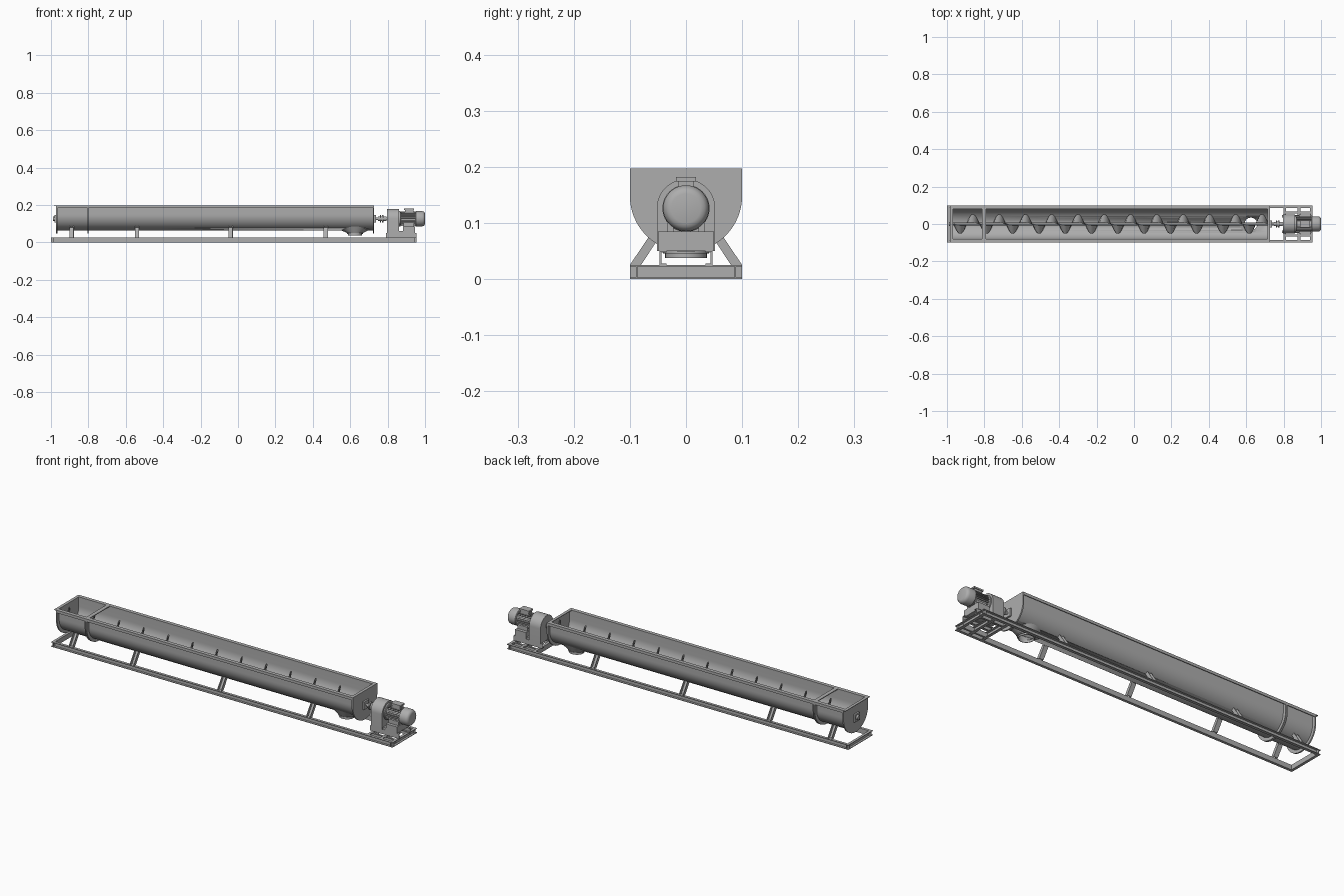
import bpy, bmesh, math
from mathutils import Vector

if "Cube" in bpy.data.objects:
    bpy.data.objects.remove(bpy.data.objects["Cube"])

steel = bpy.data.materials.new("steel_grey")
steel.diffuse_color = (0.42, 0.42, 0.42, 1)
steel.use_nodes = True
steel.node_tree.nodes["Principled BSDF"].inputs["Base Color"].default_value = steel.diffuse_color
CZ, AXZ, TOP = 0.148, 0.126, 0.197      # trough centre, screw axis, rim height


def finish(name, bm):
    bmesh.ops.recalc_face_normals(bm, faces=bm.faces)
    me = bpy.data.meshes.new(name)
    bm.to_mesh(me)
    bm.free()
    me.materials.append(steel)
    for p in me.polygons:
        p.use_smooth = True
    me.set_sharp_from_angle(angle=math.radians(32))
    ob = bpy.data.objects.new(name, me)
    bpy.context.collection.objects.link(ob)
    return ob


def add_loft(bm, rings, caps=True, loop=False):
    vs = [[bm.verts.new(p) for p in r] for r in rings]
    n = len(vs[0])
    pairs = list(zip(vs, vs[1:])) + ([(vs[-1], vs[0])] if loop else [])
    for a, b in pairs:
        for i in range(n):
            j = (i + 1) % n
            bm.faces.new((a[i], a[j], b[j], b[i]))
    if caps and not loop:
        bm.faces.new(vs[0])
        bm.faces.new(vs[-1])


def loft(name, rings, caps=True, loop=False):
    bm = bmesh.new()
    add_loft(bm, rings, caps, loop)
    return finish(name, bm)


def prism_x(name, spans, prof):
    """Extrude a (y, z) profile along x over each span."""
    bm = bmesh.new()
    for x0, x1 in spans:
        add_loft(bm, [[(x, y, z) for y, z in prof] for x in (x0, x1)])
    return finish(name, bm)


def boxes(name, items):
    bm = bmesh.new()
    for x0, x1, y0, y1, z0, z1 in items:
        add_loft(bm, [[(x0, y0, z), (x1, y0, z), (x1, y1, z), (x0, y1, z)] for z in (z0, z1)])
    return finish(name, bm)


def lathe_x(name, prof, seg=32):
    """Revolve (x, radius) points about the screw axis."""
    return loft(name, [[(x, r * math.cos(2 * math.pi * i / seg), AXZ + r * math.sin(2 * math.pi * i / seg))
                        for i in range(seg)] for x, r in prof])


def u_line(r, top=TOP, seg=32):
    arc = [(-r * math.cos(math.pi * i / seg), CZ - r * math.sin(math.pi * i / seg)) for i in range(seg + 1)]
    return [(-r, top)] + arc + [(r, top)]


def channel(name, p0, p1, out, z0=0.0, h=0.025, w=0.014, t=0.003):
    """C-section beam from p0 to p1 whose flanges point along out."""
    o = Vector((out[0], out[1], 0))
    prof = [(0, 0), (w, 0), (w, t), (t, t), (t, h - t), (w, h - t), (w, h), (0, h)]
    return loft(name, [[Vector((p[0], p[1], z0 + z)) + o * d for d, z in prof] for p in (p0, p1)])


# Base frame: long channels, end channels and drive cross members
XR = 0.955
for s, side in ((-1, "front"), (1, "back")):
    channel("frame_rail_" + side, (-1, s * 0.086), (XR, s * 0.086), (0, s))
    channel("drive_rail_" + side, (0.79, s * 0.047), (XR, s * 0.047), (0, -s), 0.025, 0.025, 0.012)
    channel("drive_stringer_" + side, (0.80, s * 0.056), (XR - 0.01, s * 0.056), (0, s), w=0.01)
channel("frame_end_left", (-0.986, -0.1), (-0.986, 0.1), (-1, 0))
channel("frame_end_right", (XR - 0.014, -0.1), (XR - 0.014, 0.1), (1, 0))
for i, x in enumerate((0.80, 0.875)):
    channel("drive_cross_%d" % i, (x, -0.087), (x, 0.087), (1, 0))

# Sloping support legs with C-section
for s, side in ((-1, "front"), (1, "back")):
    full = [(s * 0.1, 0.025), (s * 0.08, 0.025), (s * 0.046, 0.077), (s * 0.059, 0.086)]
    web = [(s * 0.083, 0.025), (s * 0.08, 0.025), (s * 0.046, 0.077), (s * 0.049, 0.079)]
    for i, x in enumerate((-0.89, -0.54, -0.04, 0.47)):
        prism_x("leg_flanges_%s_%d" % (side, i), [(x - 0.012, x - 0.009), (x + 0.009, x + 0.012)], full)
        prism_x("leg_web_%s_%d" % (side, i), [(x - 0.009, x + 0.009)], web)

# Open U trough with an outlet hole
X0, X1, XO = -0.97, 0.725, 0.625
trough = prism_x("trough", [(X0, X1)], u_line(0.084) + u_line(0.081)[::-1])
cutter = loft("outlet_cutter", [[(XO + 0.062 * math.cos(a), 0.045 * math.sin(a), z)
              for a in [2 * math.pi * i / 32 for i in range(32)]] for z in (0.03, 0.12)])
mod = trough.modifiers.new("outlet_hole", 'BOOLEAN')
mod.object = cutter
mod.solver = 'EXACT'
bpy.context.view_layer.update()
cut = bpy.data.meshes.new_from_object(trough.evaluated_get(bpy.context.evaluated_depsgraph_get()))
trough.modifiers.clear()
trough.data = cut
bpy.data.objects.remove(cutter)

# Top lips, end walls and joint flanges
for s, side in ((-1, "front"), (1, "back")):
    prism_x("trough_lip_" + side, [(X0, X1)],
            [(s * y, z) for y, z in ((0.083, TOP), (0.1, TOP), (0.1, 0.183), (0.097, 0.183), (0.097, 0.194), (0.083, 0.194))])
prism_x("end_walls", [(X0 - 0.003, X0 + 0.001), (X1 - 0.001, X1 + 0.003)], u_line(0.1))
ring = u_line(0.1) + u_line(0.083)[::-1]
prism_x("joint_flanges", [(-0.808, -0.804), (-0.800, -0.796), (X0 + 0.001, X0 + 0.004), (X1 - 0.004, X1 - 0.001)], ring)
boxes("top_cross_bars", [(-0.812, -0.792, -0.083, 0.083, 0.193, TOP),
                         (X0 - 0.014, X0, -0.1, 0.1, 0.194, TOP),
                         (X1 - 0.012, X1, -0.083, 0.083, 0.194, TOP)])


# Discharge spout blended from the trough belly to a round collar
def spout_ring(rx, ry, z=None, off=0.0):
    pts = []
    for i in range(40):
        a = 2 * math.pi * i / 40
        y = ry * math.sin(a)
        zz = CZ - math.sqrt(0.084 ** 2 - y * y) + off if z is None else z
        pts.append((XO + rx * math.cos(a), y, zz))
    return pts


loft("discharge_spout", [spout_ring(0.073, 0.056), spout_ring(0.042, 0.039, 0.05), spout_ring(0.042, 0.041, 0.05),
                         spout_ring(0.042, 0.041, 0.045), spout_ring(0.037, 0.037, 0.045),
                         spout_ring(0.037, 0.037, 0.037), spout_ring(0.034, 0.034, 0.037),
                         spout_ring(0.034, 0.034, 0.049), spout_ring(0.062, 0.045, None, 0.001)], loop=True)

# Screw flight and shaft
PITCH, R = 0.1405, 0.052
rings = []
xs, xe = X0 + 0.006, X1 - 0.006
N = 340
for i in range(N + 1):
    x = xs + (xe - xs) * i / N
    a = 2 * math.pi * (x + 0.93) / PITCH
    c, s = -math.cos(a), -math.sin(a)
    rings.append([(x + d, r * c, AXZ + r * s) for d, r in ((-0.0015, 0.004), (-0.0015, R), (0.0015, R), (0.0015, 0.004))])
loft("screw_flight", rings)
lathe_x("screw_shaft", [(-0.988, 0.007), (0.80, 0.007)], 20)

# Shaft bearings and coupling
boxes("bearing_blocks", [(-0.982, X0, -0.02, 0.02, AXZ - 0.02, AXZ + 0.02),
                         (X1, 0.737, -0.02, 0.02, AXZ - 0.02, AXZ + 0.02)])
lathe_x("bearing_cap", [(-0.99, 0.01), (-0.982, 0.013)], 24)
lathe_x("coupling", [(0.748, 0.012), (0.758, 0.012), (0.758, 0.02), (0.765, 0.02), (0.765, 0.013), (0.770, 0.013),
                     (0.770, 0.02), (0.777, 0.02), (0.777, 0.012), (0.795, 0.012)], 28)

# Arched gearbox with foot and pedestal
arch = [(0.052 * math.cos(math.pi * i / 24), AXZ + 0.052 * math.sin(math.pi * i / 24)) for i in range(25)]
prism_x("gearbox", [(0.797, 0.862)], [(0.052, 0.05)] + arch + [(-0.052, 0.05)])
boxes("motor_pedestal", [(0.882, 0.945, -0.05, 0.05, 0.05, 0.085),
                         (0.862, 0.882, -0.045, 0.045, 0.05, 0.06)])

# Motor body, cowl, cooling fins and terminal box
lathe_x("motor_body", [(0.86, 0.042), (0.868, 0.042), (0.872, 0.033), (0.952, 0.033)], 40)
lathe_x("fan_cowl", [(0.948, 0.037), (0.951, 0.041), (0.985, 0.041), (0.993, 0.038), (0.998, 0.033), (1.0, 0.026)], 40)
bm = bmesh.new()
for i in range(28):
    a = 2 * math.pi * (i + 0.5) / 28
    u, v = Vector((0, math.cos(a), math.sin(a))), Vector((0, -math.sin(a), math.cos(a))) * 0.001
    o = Vector((0, 0, AXZ))
    add_loft(bm, [[o + Vector((x, 0, 0)) + u * r + v * k for r, k in ((0.032, -1), (0.039, -1), (0.039, 1), (0.032, 1))]
                  for x in (0.871, 0.95)])
finish("motor_fins", bm)
boxes("terminal_box", [(0.893, 0.937, -0.014, 0.014, 0.155, 0.174), (0.888, 0.942, -0.018, 0.018, 0.174, 0.182)])
boxes("motor_feet", [(0.885, 0.942, -0.034, -0.022, 0.085, 0.105), (0.885, 0.942, 0.022, 0.034, 0.085, 0.105)])
